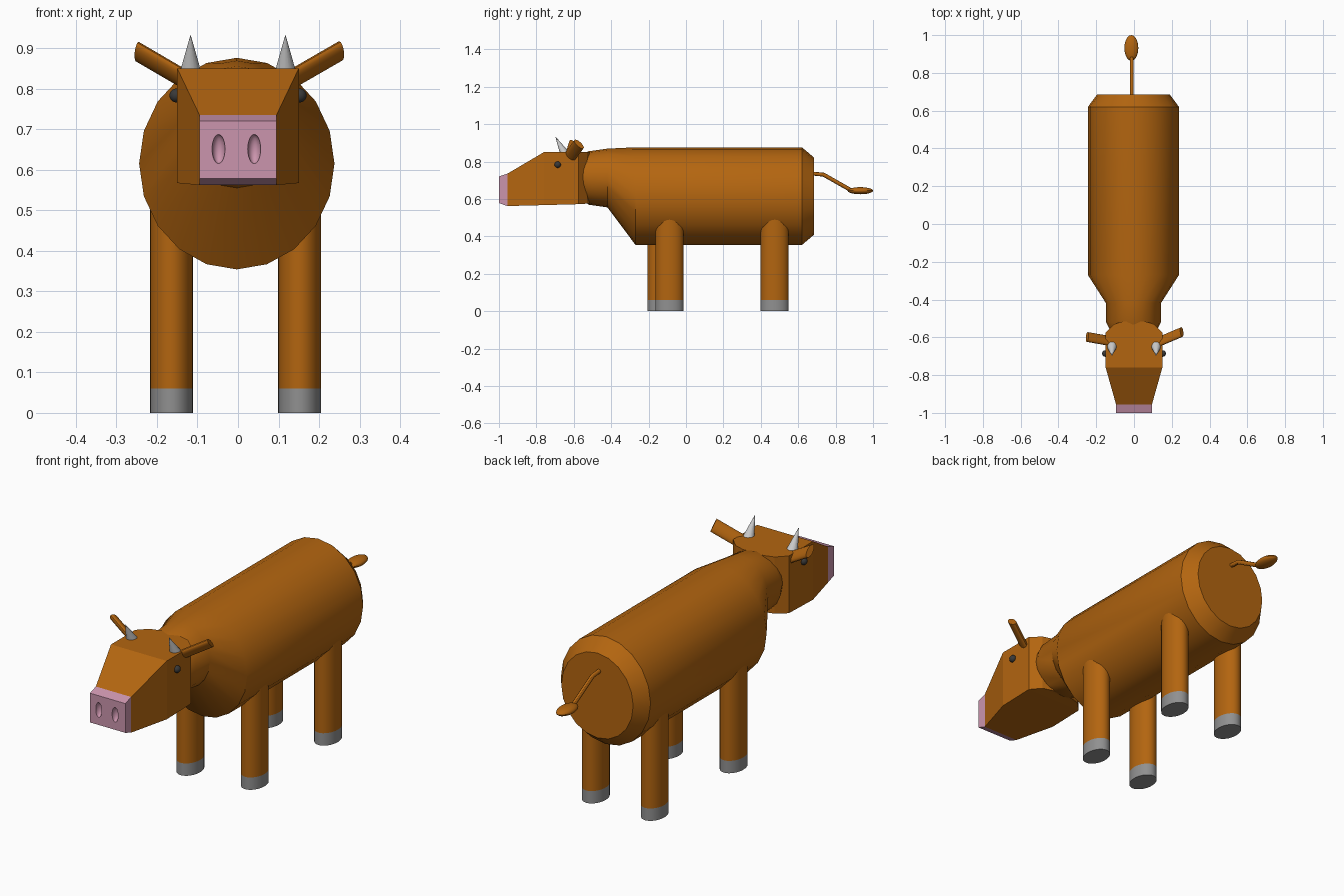
import bpy, bmesh
from math import sin, cos, tau
from mathutils import Vector as V

if "Cube" in bpy.data.objects:
    bpy.data.objects.remove(bpy.data.objects["Cube"])


def material(name, r, g, b):
    m = bpy.data.materials.new(name)
    m.diffuse_color = (r, g, b, 1)
    m.use_nodes = True
    m.node_tree.nodes["Principled BSDF"].inputs["Base Color"].default_value = m.diffuse_color
    return m


BROWN = material("brown_hide", 0.45, 0.13, 0.005)
PINK = material("pink_nose", 0.60, 0.30, 0.42)
HOOF = material("hoof_grey", 0.28, 0.28, 0.28)
DARK = material("eye_dark", 0.04, 0.04, 0.04)
HORN = material("horn_white", 0.75, 0.75, 0.75)


def finish(bm, name, mat, smooth=True):
    bmesh.ops.recalc_face_normals(bm, faces=bm.faces)
    me = bpy.data.meshes.new(name)
    bm.to_mesh(me)
    bm.free()
    ob = bpy.data.objects.new(name, me)
    bpy.context.collection.objects.link(ob)
    me.materials.append(mat)
    if smooth:
        bpy.ops.object.select_all(action='DESELECT')
        ob.select_set(True)
        bpy.context.view_layer.objects.active = ob
        bpy.ops.object.shade_smooth_by_angle()
    return ob


def loft(name, rings, mat, smooth=True):
    """Skin a series of equal-length rings and cap both ends."""
    bm = bmesh.new()
    vs = [[bm.verts.new(p) for p in ring] for ring in rings]
    n = len(vs[0])
    for a, b in zip(vs, vs[1:]):
        for i in range(n):
            j = (i + 1) % n
            bm.faces.new((a[i], a[j], b[j], b[i]))
    bm.faces.new(vs[0])
    bm.faces.new(vs[-1])
    return finish(bm, name, mat, smooth)


def ellipse(c, u, v, n=20):
    return [V(c) + V(u) * cos(tau * i / n) + V(v) * sin(tau * i / n) for i in range(n)]


def ball(name, c, size, mat):
    bm = bmesh.new()
    bmesh.ops.create_uvsphere(bm, u_segments=20, v_segments=12, radius=1)
    for v in bm.verts:
        v.co = V(c) + v.co * V(size)
    return finish(bm, name, mat)


def rect(y, hx, z0, z1):
    return [(-hx, y, z0), (hx, y, z0), (hx, y, z1), (-hx, y, z1)]


# Body with chamfered rump and tapering chest, running into the neck
body = [(0.685, 0.615, 0.193, 0.206), (0.62, 0.615, 0.241, 0.261),
        (-0.27, 0.615, 0.241, 0.261), (-0.42, 0.712, 0.145, 0.157),
        (-0.52, 0.712, 0.145, 0.143), (-0.56, 0.72, 0.125, 0.12)]
loft("body", [ellipse((-0.003, y, z), (rx, 0, 0), (0, 0, rz)) for y, z, rx, rz in body], BROWN)

# Head and nose
loft("head", [rect(-0.955, 0.095, 0.562, 0.735), rect(-0.76, 0.15, 0.567, 0.85),
              rect(-0.575, 0.15, 0.572, 0.85), rect(-0.53, 0.105, 0.575, 0.85),
              rect(-0.515, 0.055, 0.575, 0.85)], BROWN, False)
nose = loft("nose", [rect(-0.955, 0.095, 0.562, 0.735),
                     rect(-1.0, 0.095, 0.578, 0.72)], PINK, False)

# Nostrils dented into the nose
for x in (-0.048, 0.04):
    cutter = ball("nostril_cutter", (x, -1.0, 0.651), (0.016, 0.02, 0.036), PINK)
    cutter.hide_render = True
    cutter.hide_set(True)
    mod = nose.modifiers.new("nostril", 'BOOLEAN')
    mod.operation = 'DIFFERENCE'
    mod.object = cutter

# Eyes and horns
for side, s in (("left", -1), ("right", 1)):
    ball(side + "_eye", (s * 0.153, -0.686, 0.783), (0.016, 0.017, 0.017), DARK)
    horn = [(0.117, -0.645, 0.835, 0.028), (0.117, -0.697, 0.931, 0.0008)]
    loft(side + "_horn", [ellipse((s * x, y, z), (r, 0, 0), (0, r * 0.85, r * 0.45), 16)
                          for x, y, z, r in horn], HORN)

# Flattened tube ears
for name, a, b in (("left_ear", (-0.135, -0.618, 0.825), (-0.248, -0.598, 0.891)),
                   ("right_ear", (0.135, -0.622, 0.825), (0.253, -0.572, 0.893))):
    u = V((0, 0.74, -0.67)) * 0.033
    v = (V(b) - V(a)).cross(u).normalized() * 0.015
    loft(name, [ellipse(a, u, v), ellipse(b, u, v)], BROWN)

# Legs and hooves
for name, x, y in (("front_left", -0.164, -0.131), ("front_right", 0.152, -0.088),
                   ("back_left", -0.164, 0.474), ("back_right", 0.152, 0.474)):
    for part, z0, z1, mat in (("leg", 0.06, 0.56, BROWN), ("hoof", 0, 0.06, HOOF)):
        loft(f"{name}_{part}", [ellipse((x, y, z), (0.053, 0, 0), (0, 0.075, 0), 32)
                                for z in (z0, z1)], mat)

# Tail and tuft
path = [(0.66, 0.737), (0.735, 0.73), (0.88, 0.648)]
loft("tail", [ellipse((-0.012, y, z), (0.01, 0, 0), (0, 0.004, 0.01), 12) for y, z in path], BROWN)
ball("tail_tuft", (-0.014, 0.932, 0.644), (0.037, 0.068, 0.019), BROWN)
